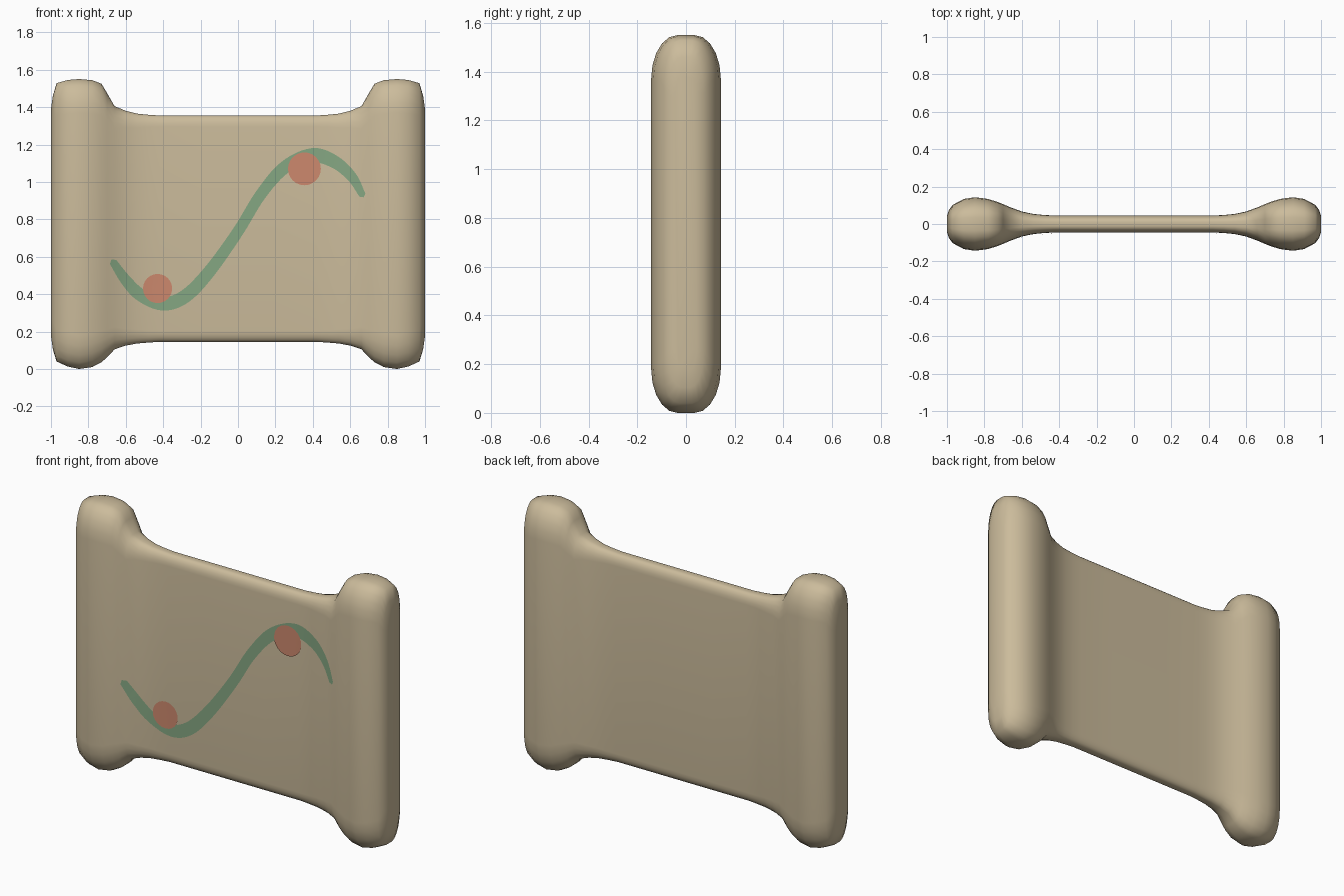
import bpy, bmesh, math
from mathutils import Vector

if "Cube" in bpy.data.objects:
    bpy.data.objects.remove(bpy.data.objects["Cube"])

def material(name, rgb):
    m = bpy.data.materials.new(name)
    m.diffuse_color = (*rgb, 1)
    m.use_nodes = True
    m.node_tree.nodes["Principled BSDF"].inputs["Base Color"].default_value = m.diffuse_color
    return m

parchment = material("parchment", (0.60, 0.50, 0.33))
green = material("vine green", (0.235, 0.385, 0.225))
red = material("blossom red", (0.61, 0.25, 0.155))

# half scroll outline: distance from middle, half thickness, bottom, top, edge rounding
HALF = [(0.0, .045, .145, 1.355, .06), (0.2, .045, .145, 1.355, .06),
        (.42, .045, .145, 1.355, .06), (.48, .048, .141, 1.359, .065),
        (.54, .054, .136, 1.365, .075), (.60, .067, .125, 1.380, .09),
        (.66, .089, .105, 1.405, .12), (.70, .106, .062, 1.475, .15),
        (.73, .118, .036, 1.525, .17), (.78, .134, .010, 1.544, .18),
        (.85, .143, .000, 1.550, .18), (.91, .134, .013, 1.545, .18),
        (.97, .102, .040, 1.528, .17), (.99, .074, .105, 1.460, .15),
        (1.0, .045, .175, 1.390, .10)]

def thickness(x):
    x = abs(x)
    for a, b in zip(HALF, HALF[1:]):
        if x <= b[0]:
            return a[1] + (b[1] - a[1]) * (x - a[0]) / (b[0] - a[0])
    return HALF[-1][1]

def section(x, t, lo, hi, r, steps=5):
    """Upright rounded rectangle at one x."""
    pts, a = [], t * .75
    for cy, cz, start in ((t - a, hi - r, 0), (a - t, hi - r, 90),
                          (a - t, lo + r, 180), (t - a, lo + r, 270)):
        for i in range(steps + 1):
            ang = math.radians(start + 90 * i / steps)
            pts.append((x, cy + a * math.cos(ang), cz + r * math.sin(ang)))
    return pts

def finish(name, bm, mat):
    me = bpy.data.meshes.new(name)
    bmesh.ops.recalc_face_normals(bm, faces=bm.faces)
    for f in bm.faces:
        f.smooth = True
    bm.to_mesh(me)
    bm.free()
    me.materials.append(mat)
    ob = bpy.data.objects.new(name, me)
    bpy.context.collection.objects.link(ob)
    return ob

# scroll body: sections lofted from one rolled end to the other
bm = bmesh.new()
stations = [(-s[0], *s[1:]) for s in reversed(HALF[1:])] + HALF
rings = [[bm.verts.new(p) for p in section(*s)] for s in stations]
for r0, r1 in zip(rings, rings[1:]):
    n = len(r0)
    for i in range(n):
        bm.faces.new((r0[i], r0[(i + 1) % n], r1[(i + 1) % n], r1[i]))
for ring in (rings[0], rings[-1]):
    bm.faces.new(ring)
finish("scroll", bm, parchment)

def painted(name, bm, mat, lift):
    """Lay a flat (x, z) shape onto the front surface."""
    for v in bm.verts:
        v.co.y = -thickness(v.co.x) - lift
    bm.normal_update()
    ob = finish(name, bm, mat)
    if sum(p.normal.y for p in ob.data.polygons) > 0:
        ob.data.flip_normals()

# vine: ribbon along a smooth path of (x, z, half width)
PATH = [Vector(p) for p in (
    (-.668, .572, .020), (-.60, .475, .029), (-.52, .395, .034), (-.40, .348, .036),
    (-.28, .390, .036), (-.15, .525, .033), (0, .735, .030), (.12, .930, .030),
    (.25, 1.078, .034), (.40, 1.142, .039), (.52, 1.105, .034), (.61, 1.025, .027),
    (.665, .930, .018))]

def catmull(a, b, c, d, t):
    return .5 * (2 * b + (c - a) * t + (2 * a - 5 * b + 4 * c - d) * t * t
                 + (3 * b - a - 3 * c + d) * t ** 3)

ext = [2 * PATH[0] - PATH[1]] + PATH + [2 * PATH[-1] - PATH[-2]]
pts = [catmull(*ext[i:i + 4], k / 6) for i in range(len(PATH) - 1) for k in range(6)] + [PATH[-1]]
bm = bmesh.new()
rows = []
for i, p in enumerate(pts):
    d = (pts[min(i + 1, len(pts) - 1)] - pts[max(i - 1, 0)]).xy.normalized()
    rows.append([bm.verts.new((p.x - d.y * p.z * s, 0, p.y + d.x * p.z * s)) for s in (1, 0, -1)])
for a, b in zip(rows, rows[1:]):
    for j in (0, 1):
        bm.faces.new((a[j], a[j + 1], b[j + 1], b[j]))
# rounded vine tips
for row, p, q in ((rows[0], pts[0], pts[1]), (rows[-1], pts[-1], pts[-2])):
    d = (p - q).xy.normalized() * p.z * .8
    bm.faces.new((*row, bm.verts.new((p.x + d.x, 0, p.y + d.y))))
painted("vine", bm, green, .003)

# blossoms: round dots over the vine
for name, x, z, r in (("lower_blossom", -.43, .43, .078), ("upper_blossom", .355, 1.07, .088)):
    bm = bmesh.new()
    loops = [[bm.verts.new((x + r * k / 3 * math.cos(i * math.tau / 24), 0,
                            z + r * k / 3 * math.sin(i * math.tau / 24))) for i in range(24)]
             for k in (1, 2, 3)]
    bm.faces.new(loops[0])
    for a, b in zip(loops, loops[1:]):
        for i in range(24):
            j = (i + 1) % 24
            bm.faces.new((a[i], a[j], b[j], b[i]))
    painted(name, bm, red, .006)
